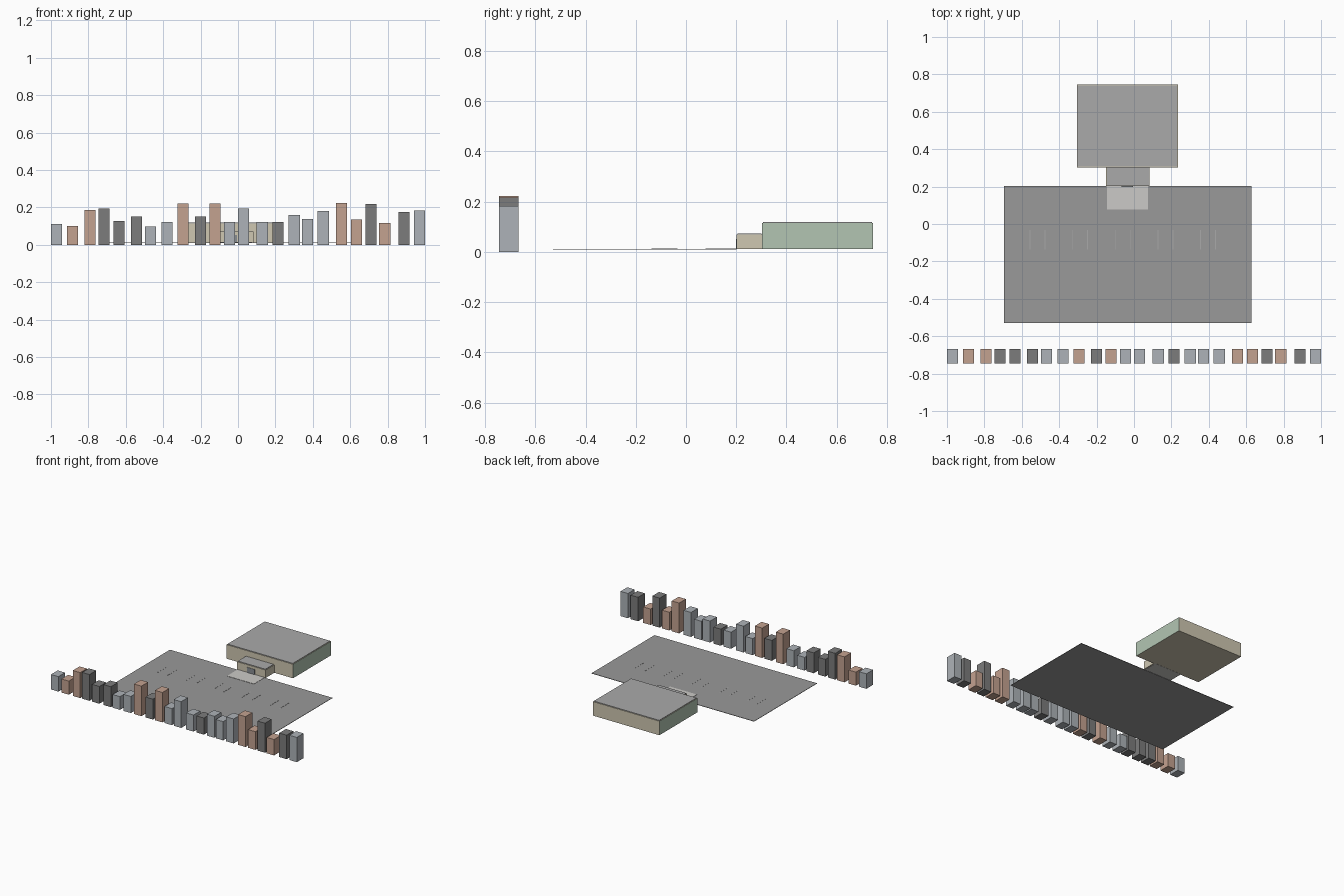
import bpy

if "Cube" in bpy.data.objects:
    bpy.data.objects.remove(bpy.data.objects["Cube"])


def material(name, rgb):
    m = bpy.data.materials.new(name)
    m.diffuse_color = (*rgb, 1)
    m.use_nodes = True
    m.node_tree.nodes["Principled BSDF"].inputs["Base Color"].default_value = m.diffuse_color
    return m


beige = material("beige_wall", (0.62, 0.57, 0.44))
green = material("green_wall", (0.45, 0.56, 0.45))
roof_grey = material("roof_grey", (0.40, 0.40, 0.40))
asphalt = material("asphalt", (0.32, 0.32, 0.32))
concrete = material("concrete", (0.60, 0.59, 0.57))
glass = material("door_grey", (0.25, 0.27, 0.29))
brick = material("brick", (0.55, 0.36, 0.28))
dark = material("dark_grey", (0.20, 0.20, 0.20))
light = material("light_grey", (0.42, 0.45, 0.48))


def box(name, lo, hi, mat, side_mat=None):
    """Box between two corners; side_mat colours the faces pointing along x."""
    bpy.ops.mesh.primitive_cube_add(size=1)
    ob = bpy.context.object
    ob.name = name
    for v in ob.data.vertices:
        v.co = [lo[i] if v.co[i] < 0 else hi[i] for i in range(3)]
    ob.data.materials.append(mat)
    if side_mat:
        ob.data.materials.append(side_mat)
        for f in ob.data.polygons:
            xs = [ob.data.vertices[i].co.x for i in f.vertices]
            if max(xs) - min(xs) < 1e-6:
                f.material_index = 1
    return ob


def building(name, x0, x1, y0, y1, z0, top, side_mat=None):
    """Walls with a slightly inset roof slab."""
    inset, slab = 0.004, 0.004
    box(name + "_walls", (x0, y0, z0), (x1, y1, top - slab), beige, side_mat)
    box(name + "_roof", (x0 + inset, y0 + inset, top - slab),
        (x1 - inset, y1 - inset, top), roof_grey)


# Car park and its bay lines
GROUND = 0.012
box("car_park", (-0.695, -0.530, GROUND - 0.003), (0.627, 0.202, GROUND), asphalt)
for i in range(5):
    for dx in (0, 0.08):
        x = -0.556 + 0.228 * i + dx
        box("bay_line", (x - 0.002, -0.137, GROUND),
            (x + 0.002, -0.033, GROUND + 0.001), roof_grey)

# Forecourt running under the entrance block
box("forecourt", (-0.144, 0.078, GROUND - 0.001), (0.075, 0.310, GROUND + 0.002), concrete)

# Main hall and entrance block
building("main_hall", -0.305, 0.235, 0.303, 0.745, GROUND, 0.119, green)
building("entrance", -0.149, 0.083, 0.202, 0.305, GROUND, 0.074)
box("entrance_door", (-0.066, 0.199, GROUND + 0.002), (-0.005, 0.204, 0.052), glass)

# Row of street houses: centre x, height, colour
houses = [
    (-0.970, 0.110, light), (-0.885, 0.100, brick), (-0.792, 0.187, brick),
    (-0.717, 0.193, dark), (-0.636, 0.127, dark), (-0.543, 0.150, dark),
    (-0.468, 0.097, light), (-0.380, 0.122, light), (-0.294, 0.221, brick),
    (-0.201, 0.150, dark), (-0.123, 0.220, brick), (-0.046, 0.122, light),
    (0.029, 0.193, light), (0.130, 0.122, light), (0.214, 0.122, dark),
    (0.301, 0.158, light), (0.371, 0.138, light), (0.456, 0.180, light),
    (0.553, 0.223, brick), (0.633, 0.134, brick), (0.711, 0.217, dark),
    (0.785, 0.117, brick), (0.887, 0.176, dark), (0.970, 0.182, light),
]
for x, h, mat in houses:
    box("street_house", (x - 0.030, -0.745, 0), (x + 0.030, -0.667, h), mat)
